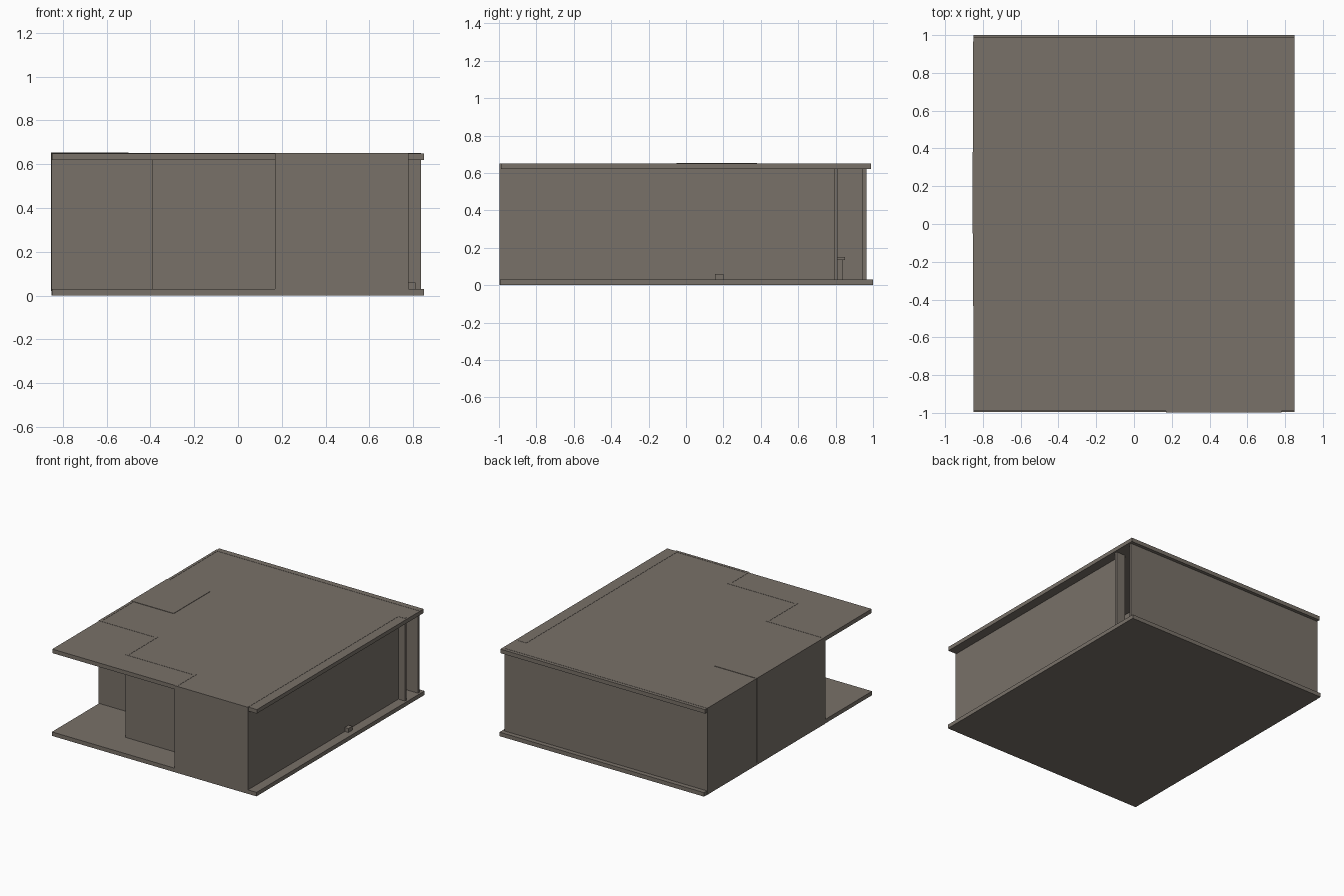
import bpy, bmesh

stone = bpy.data.materials.new("warm_grey")
stone.diffuse_color = (0.19, 0.165, 0.14, 1)

def box(name, x0, x1, y0, y1, z0, z1):
    bm = bmesh.new()
    bmesh.ops.create_cube(bm, size=1)
    for v in bm.verts:
        v.co.x = x1 if v.co.x > 0 else x0
        v.co.y = y1 if v.co.y > 0 else y0
        v.co.z = z1 if v.co.z > 0 else z0
    me = bpy.data.meshes.new(name)
    bm.to_mesh(me)
    bm.free()
    me.materials.append(stone)
    ob = bpy.data.objects.new(name, me)
    bpy.context.collection.objects.link(ob)
    return ob

# Floor and roof slabs
box("floor_slab", -0.85, 0.85, -0.995, 1.0, 0, 0.03)
box("roof_slab", -0.85, 0.85, -0.99, 0.99, 0.62, 0.65)

# Outer walls: full height, stepped around the open front-left corner
T = 0.02
walls = {
    "left_wall": (-0.853, -0.833, -0.435, 0.965),
    "back_wall": (-0.853, 0.835, 0.945, 0.965),
    "porch_back_wall": (-0.853, -0.37, -0.435, -0.415),
    "porch_side_wall": (-0.39, -0.37, -0.78, -0.415),
    "porch_front_wall": (-0.39, 0.19, -0.78, -0.76),
    "front_return_wall": (0.17, 0.19, -0.997, -0.76),
    "front_wall": (0.17, 0.78, -0.997, -0.977),
    "right_wall": (0.76, 0.78, -0.997, 0.81),
    "entrance_fin": (0.765, 0.835, 0.79, 0.81),
}
for name, (x0, x1, y0, y1) in walls.items():
    box(name, x0, x1, y0, y1, 0.001, 0.6515)

# Interior partitions
partitions = [
    (-0.15, 0.10, -0.10, -0.08),
    (-0.13, 0.22, -0.55, -0.53),
    (0.20, 0.22, -0.55, -0.42),
    (0.20, 0.43, -0.43, -0.41),
    (0.41, 0.43, -0.43, 0.11),
    (0.21, 0.23, 0.13, 0.59),
]
for i, (x0, x1, y0, y1) in enumerate(partitions):
    box(f"partition_{i + 1}", x0, x1, y0, y1, 0.02, 0.64)

# Shaft along the left wall, its cap just above the roof
box("shaft", -0.855, -0.50, -0.05, 0.38, 0.02, 0.653)

# Step block outside the right wall
box("step_block", 0.775, 0.81, 0.155, 0.20, 0.025, 0.06)

# Low cabinet inside, glimpsed through the side entrance
box("cabinet_body", -0.30, -0.10, 0.62, 0.84, 0.025, 0.135)
box("cabinet_top", -0.31, -0.09, 0.61, 0.85, 0.135, 0.15)
